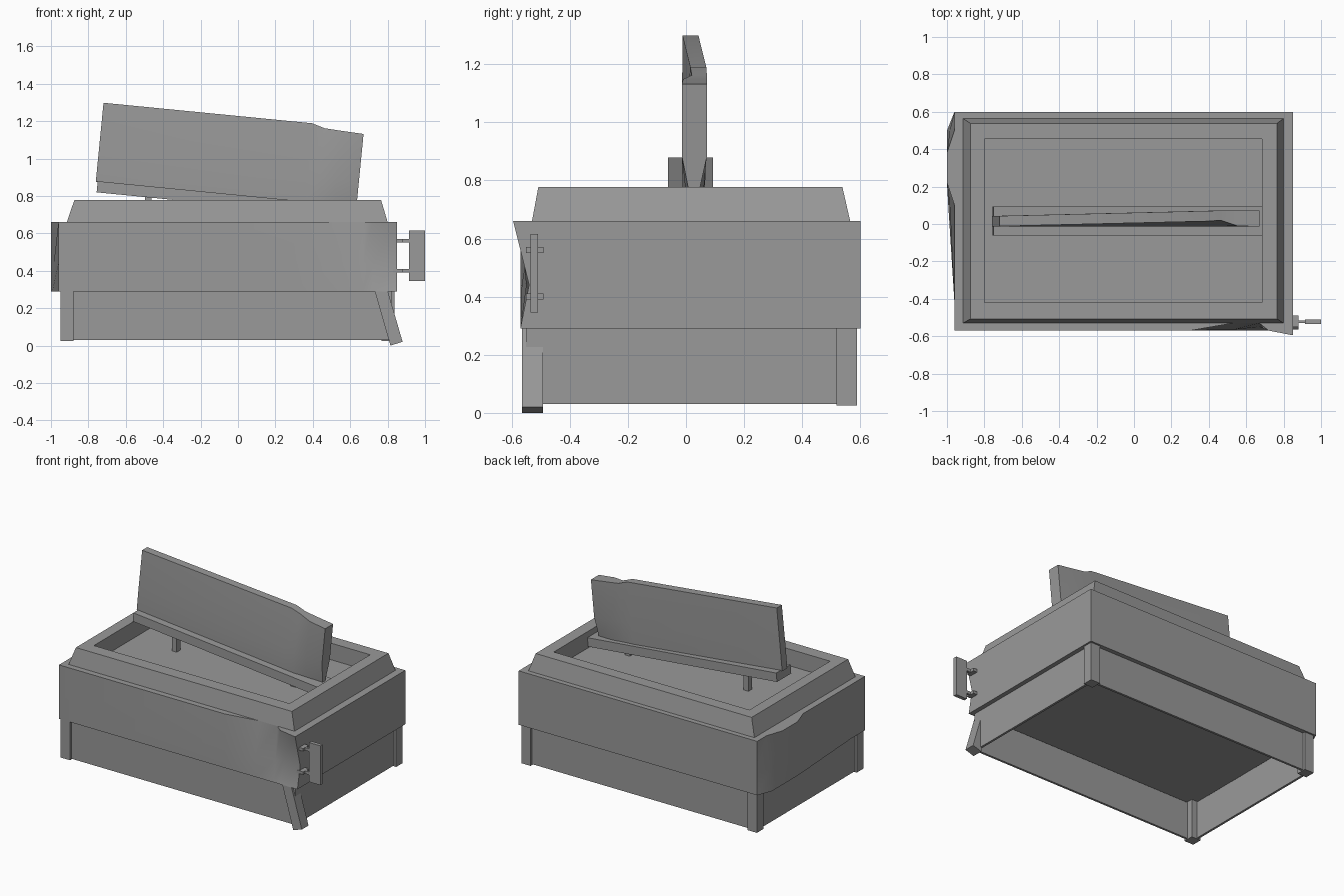
import bpy, bmesh, math
from mathutils import Matrix

old = bpy.data.objects.get("Cube")
if old:
    bpy.data.objects.remove(old, do_unlink=True)

# One flat colour
grey = bpy.data.materials.new("plain_grey")
grey.use_nodes = True
colour = (0.32, 0.32, 0.32, 1)
grey.diffuse_color = colour
bsdf = grey.node_tree.nodes["Principled BSDF"]
bsdf.inputs["Base Color"].default_value = colour
bsdf.inputs["Roughness"].default_value = 0.8


def loft(name, rings, cap_start=True, cap_end=True, smooth=False, matrix=None):
    """Bridge a list of equal-length rings of points into one object."""
    bm = bmesh.new()
    loops = [[bm.verts.new(p) for p in ring] for ring in rings]
    n = len(loops[0])
    for a, b in zip(loops, loops[1:]):
        for i in range(n):
            j = (i + 1) % n
            bm.faces.new((a[i], a[j], b[j], b[i]))
    if cap_start:
        bm.faces.new(loops[0][::-1])
    if cap_end:
        bm.faces.new(loops[-1])
    bmesh.ops.recalc_face_normals(bm, faces=bm.faces)
    if matrix:
        bm.transform(matrix)
    mesh = bpy.data.meshes.new(name)
    bm.to_mesh(mesh)
    bm.free()
    mesh.materials.append(grey)
    obj = bpy.data.objects.new(name, mesh)
    bpy.context.collection.objects.link(obj)
    if smooth:
        bpy.ops.object.select_all(action='DESELECT')
        obj.select_set(True)
        bpy.context.view_layer.objects.active = obj
        bpy.ops.object.shade_smooth_by_angle(angle=math.radians(30))
    return obj


def rect(x0, x1, y0, y1, z):
    return [(x0, y0, z), (x1, y0, z), (x1, y1, z), (x0, y1, z)]


def box(name, x, y, z, matrix=None):
    return loft(name, [rect(*x, *y, z[0]), rect(*x, *y, z[1])], matrix=matrix)


# Main body: a box whose front corner and side are dented, row by row
L, R, F, B = -0.96, 0.85, -0.57, 0.60
front_x = (L, 0.3, 0.53, 0.67, 0.72, R)
side_y = (0.5, 0.38, 0.22, 0.1, -0.42)
body_rows = [
    (0.29, (F, F, F, F, F, F), (-1, -1, -1, -0.993, L)),
    (0.44, (F, F, -0.565, -0.55, -0.535, -0.54), (-0.985, -1, -1, -0.985, L)),
    (0.66, (F, F, -0.53, -0.53, F, -0.595), (L, -1, -1, L, L)),
]
rings = []
for z, front_y, side_x in body_rows:
    ring = [(x, y, z) for x, y in zip(front_x, front_y)]
    ring += [(R, B, z), (L, B, z)]
    ring += [(x, y, z) for x, y in zip(side_x, side_y)]
    rings.append(ring)
loft("dented_body", rings, smooth=True)

# Sloped rim around a sunken top tray
loft("top_rim", [rect(-0.915, 0.80, -0.53, 0.565, 0.66),
                 rect(-0.875, 0.765, -0.508, 0.538, 0.778),
                 rect(-0.80, 0.685, -0.42, 0.455, 0.778),
                 rect(-0.80, 0.685, -0.42, 0.455, 0.664)], cap_start=False)

# Open skirt under the body
outer, inner = (-0.935, 0.82, -0.55, 0.57), (-0.92, 0.805, -0.535, 0.555)
loft("skirt", [rect(*outer, 0.29), rect(*outer, 0.03),
               rect(*inner, 0.03), rect(*inner, 0.285)],
     cap_start=False, cap_end=False)

# Legs: three straight, one bent outward
for name, x, y in (("front_right_leg", -0.95, -0.565),
                   ("back_right_leg", -0.95, 0.518),
                   ("back_left_leg", 0.768, 0.518)):
    box(name, (x, x + 0.07), (y, y + 0.07), (0.025, 0.29))
loft("bent_front_left_leg", [
    [(x, y, z) for x, z in ((0.73, 0.295), (0.815, 0), (0.88, 0.02), (0.80, 0.295))]
    for y in (-0.565, -0.492)])

# Side handle on two pegs
box("handle_plate", (0.915, 1.0), (-0.535, -0.51), (0.345, 0.615))
for z in (0.40, 0.56):
    box("handle_peg", (0.80, 0.92), (-0.53, -0.515), (z - 0.01, z + 0.01))
    box("peg_collar", (0.83, 0.88), (-0.55, -0.49), (z - 0.01, z + 0.01))

# Upright panel and its base bar, leaning down to one side
tilt = Matrix.Translation((-0.76, 0, 0.88)) @ Matrix.Rotation(math.radians(5.6), 4, 'Y')
box("panel_bar", (0.01, 1.45), (-0.062, 0.093), (-0.06, 0), tilt)

# Panel sections: x, top z, front top y, front bottom y, back top y, back bottom y
sections = [
    (0.0, 0.42, -0.012, -0.012, 0.043, 0.043),
    (1.12, 0.42, 0.015, -0.012, 0.07, 0.065),
    (1.19, 0.40, 0.02, -0.012, 0.072, 0.06),
    (1.28, 0.395, -0.01, 0.0, 0.072, 0.06),
    (1.40, 0.39, -0.014, 0.015, 0.072, 0.04),
]
rings = []
for x, top, ft, fb, bt, bb in sections:
    rings.append([(x, fb, -0.005), (x, -0.014, 0.14), (x, ft, top),
                  (x, bt, top), (x, bt, 0.14), (x, bb, -0.005)])
loft("bent_panel", rings, smooth=True, matrix=tilt)

# Short posts holding the bar above the tray
for name, x, z in (("post_high", -0.48, 0.83), ("post_low", 0.42, 0.74)):
    box(name, (x - 0.018, x + 0.018), (-0.005, 0.035), (0.655, z))
